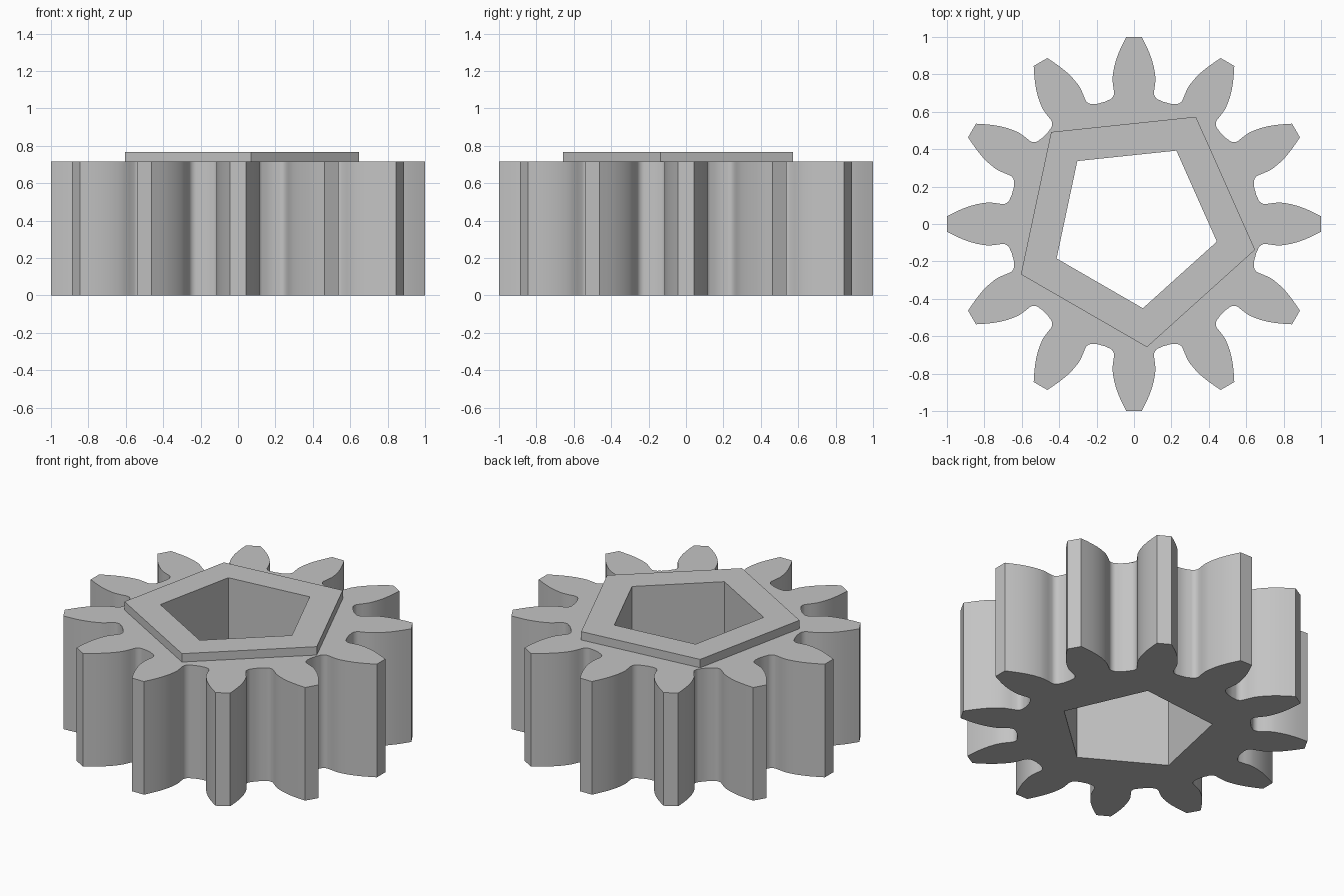
import bpy, bmesh
from math import cos, sin, radians
from mathutils import Vector, Matrix

if "Cube" in bpy.data.objects:
    bpy.data.objects.remove(bpy.data.objects["Cube"], do_unlink=True)

TEETH = 12
GEAR_TOP = 0.715
COLLAR_TOP = 0.768
ROOT = 0.672

grey = bpy.data.materials.new("plain grey")
grey.use_nodes = True
grey.diffuse_color = (0.55, 0.55, 0.55, 1)
grey.node_tree.nodes["Principled BSDF"].inputs["Base Color"].default_value = (0.55, 0.55, 0.55, 1)


def polar(radius, degrees):
    return Vector((radius * cos(radians(degrees)), radius * sin(radians(degrees))))


def pentagon(radius):
    return [polar(radius, 60 + 72 * i) for i in range(5)]


def gear_outline():
    # Right half of the upright tooth: curved flank, round fillet, root arc
    half = [Vector(p) for p in ((0.042, 1.0), (0.062, 0.96), (0.08, 0.92), (0.095, 0.88),
                                (0.106, 0.84), (0.113, 0.80), (0.115, 0.77), (0.111, 0.735))]
    half += [Vector((0.147, 0.702)) + polar(0.041, 180 + 16 * i) for i in range(6)]
    half.append(polar(ROOT, 77))
    tooth = [Vector((-p.x, p.y)) for p in reversed(half)] + half
    return [Matrix.Rotation(radians(-360 / TEETH * i), 2) @ p
            for i in range(TEETH) for p in tooth]


def ring(bm, points, z):
    verts = [bm.verts.new((p.x, p.y, z)) for p in points]
    edges = [bm.edges.new((v, verts[i - 1])) for i, v in enumerate(verts)]
    return verts, edges


def wall(bm, low, high):
    for i in range(len(low[0])):
        bm.faces.new((low[0][i - 1], low[0][i], high[0][i], high[0][i - 1]))


def annulus(bm, outer, inner, up):
    made = bmesh.ops.triangle_fill(bm, edges=outer[1] + inner[1],
                                   use_dissolve=False, normal=(0, 0, up))
    for f in made["geom"]:
        if isinstance(f, bmesh.types.BMFace):
            f.normal_update()
            if f.normal.z * up < 0:
                f.normal_flip()


def finish(bm, name):
    mesh = bpy.data.meshes.new(name)
    bm.to_mesh(mesh)
    bm.free()
    mesh.materials.append(grey)
    obj = bpy.data.objects.new(name, mesh)
    bpy.context.collection.objects.link(obj)
    bpy.ops.object.select_all(action="DESELECT")
    obj.select_set(True)
    bpy.context.view_layer.objects.active = obj
    bpy.ops.object.shade_smooth_by_angle(angle=radians(32))


outline = gear_outline()[::-1]      # counter-clockwise
collar, bore = pentagon(0.662), pentagon(0.453)

# Toothed body: outer wall, underside, and the top around the collar
bm = bmesh.new()
low, high = ring(bm, outline, 0), ring(bm, outline, GEAR_TOP)
wall(bm, low, high)
annulus(bm, low, ring(bm, bore, 0), -1)
annulus(bm, high, ring(bm, collar, GEAR_TOP), 1)
finish(bm, "gear_body")

# Raised five-sided collar with the bore running down through the gear
bm = bmesh.new()
rim = ring(bm, collar, COLLAR_TOP)
wall(bm, ring(bm, collar, GEAR_TOP), rim)
mouth = ring(bm, bore, COLLAR_TOP)
wall(bm, mouth, ring(bm, bore, 0))
annulus(bm, rim, mouth, 1)
finish(bm, "collar_and_bore")
